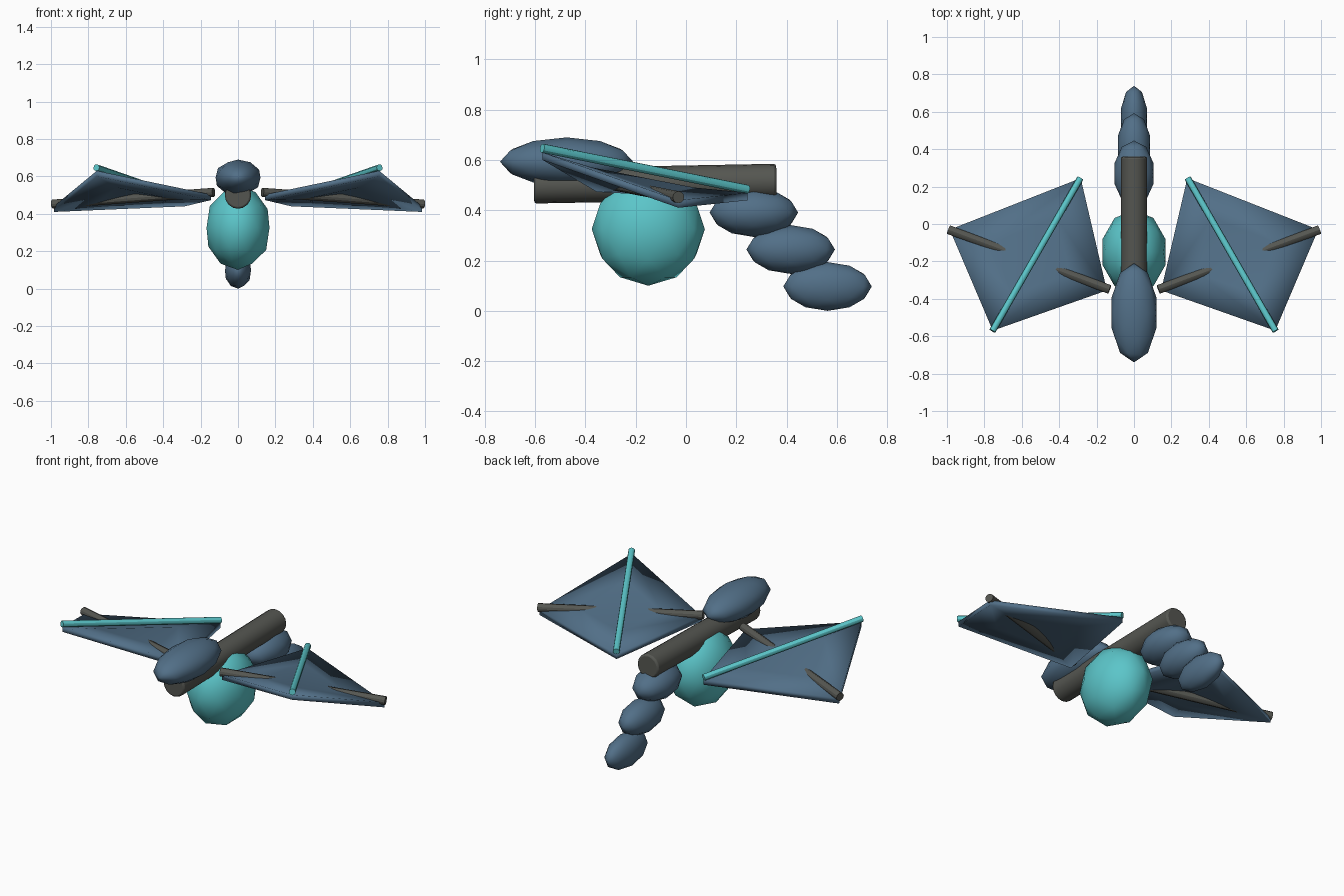
import bpy, bmesh
from mathutils import Vector

if "Cube" in bpy.data.objects:
    bpy.data.objects.remove(bpy.data.objects["Cube"])


def material(name, rgb):
    m = bpy.data.materials.new(name)
    m.diffuse_color = (*rgb, 1)
    m.use_nodes = True
    m.node_tree.nodes["Principled BSDF"].inputs["Base Color"].default_value = m.diffuse_color
    return m


SLATE = material("slate_blue", (0.084, 0.160, 0.245))
TEAL = material("teal", (0.105, 0.560, 0.585))
GREY = material("warm_grey", (0.090, 0.093, 0.082))


def finish(ob, name, mat):
    ob.name = name
    ob.data.materials.append(mat)
    return ob


def ellipsoid(name, loc, radii, mat):
    bpy.ops.mesh.primitive_ico_sphere_add(subdivisions=2, radius=1, location=loc)
    ob = finish(bpy.context.object, name, mat)
    ob.scale = radii
    bpy.ops.object.shade_smooth()
    return ob


def rod(name, start, end, radius, mat, sides=12, bevel=0.0):
    a, b = Vector(start), Vector(end)
    bpy.ops.mesh.primitive_cylinder_add(vertices=sides, radius=radius,
                                        depth=(b - a).length, location=(a + b) / 2)
    ob = finish(bpy.context.object, name, mat)
    ob.rotation_euler = (b - a).to_track_quat('Z', 'Y').to_euler()
    bpy.ops.object.shade_smooth_by_angle()
    if bevel:
        mod = ob.modifiers.new("rounded_ends", 'BEVEL')
        mod.width = bevel
        mod.segments = 2
        mod.limit_method = 'ANGLE'
        mod.angle_limit = 1.0
    return ob


def membrane(name, corners, thickness, side):
    """Thin slab with an outer rim and a half-size inner panel, ridged corner to corner."""
    outer = [Vector((c[0] * side, c[1], c[2])) for c in corners]
    mid = sum(outer, Vector()) / 4
    ring = outer + [mid.lerp(c, 0.5) for c in outer]
    bm = bmesh.new()
    half = Vector((0, 0, thickness / 2))
    top = [bm.verts.new(p + half) for p in ring]
    low = [bm.verts.new(p - half) for p in ring]
    for layer in (top, low):
        for i in range(4):
            j = (i + 1) % 4
            bm.faces.new((layer[i], layer[j], layer[4 + j], layer[4 + i]))
        bm.faces.new((layer[4], layer[5], layer[6]))
        bm.faces.new((layer[4], layer[6], layer[7]))
    for i in range(4):
        j = (i + 1) % 4
        bm.faces.new((top[i], top[j], low[j], low[i]))
    bmesh.ops.recalc_face_normals(bm, faces=bm.faces)
    for f in bm.faces:
        f.smooth = True
    me = bpy.data.meshes.new(name)
    bm.to_mesh(me)
    bm.free()
    ob = bpy.data.objects.new(name, me)
    bpy.context.collection.objects.link(ob)
    return finish(ob, name, SLATE)


# Body, head and spine
ellipsoid("body", (0, -0.15, 0.325), (0.177, 0.225, 0.225), TEAL)
ellipsoid("head", (0, -0.475, 0.593), (0.126, 0.265, 0.097), SLATE)
rod("spine", (0, -0.605, 0.497), (0, 0.36, 0.515), 0.07, GREY, 16, 0.01)

# Drooping tail, each segment narrower than the last
for i, width in enumerate((0.110, 0.091, 0.073)):
    ellipsoid(f"tail_segment_{i + 1}", (0, 0.27 + 0.1465 * i, 0.391 - 0.147 * i),
              (width, 0.176, 0.097), SLATE)

# Wings: membrane, cross spar and leading strut on each side
for label, s in (("right", 1), ("left", -1)):
    membrane(f"{label}_wing_membrane",
             [(0.285, 0.245, 0.455), (0.985, -0.03, 0.425),
              (0.755, -0.57, 0.615), (0.145, -0.355, 0.488)], 0.03, s)
    rod(f"{label}_wing_spar", (0.13 * s, -0.35, 0.515), (0.992 * s, -0.03, 0.452),
        0.024, GREY)
    rod(f"{label}_wing_strut", (0.287 * s, 0.245, 0.483), (0.757 * s, -0.572, 0.647),
        0.018, TEAL)
